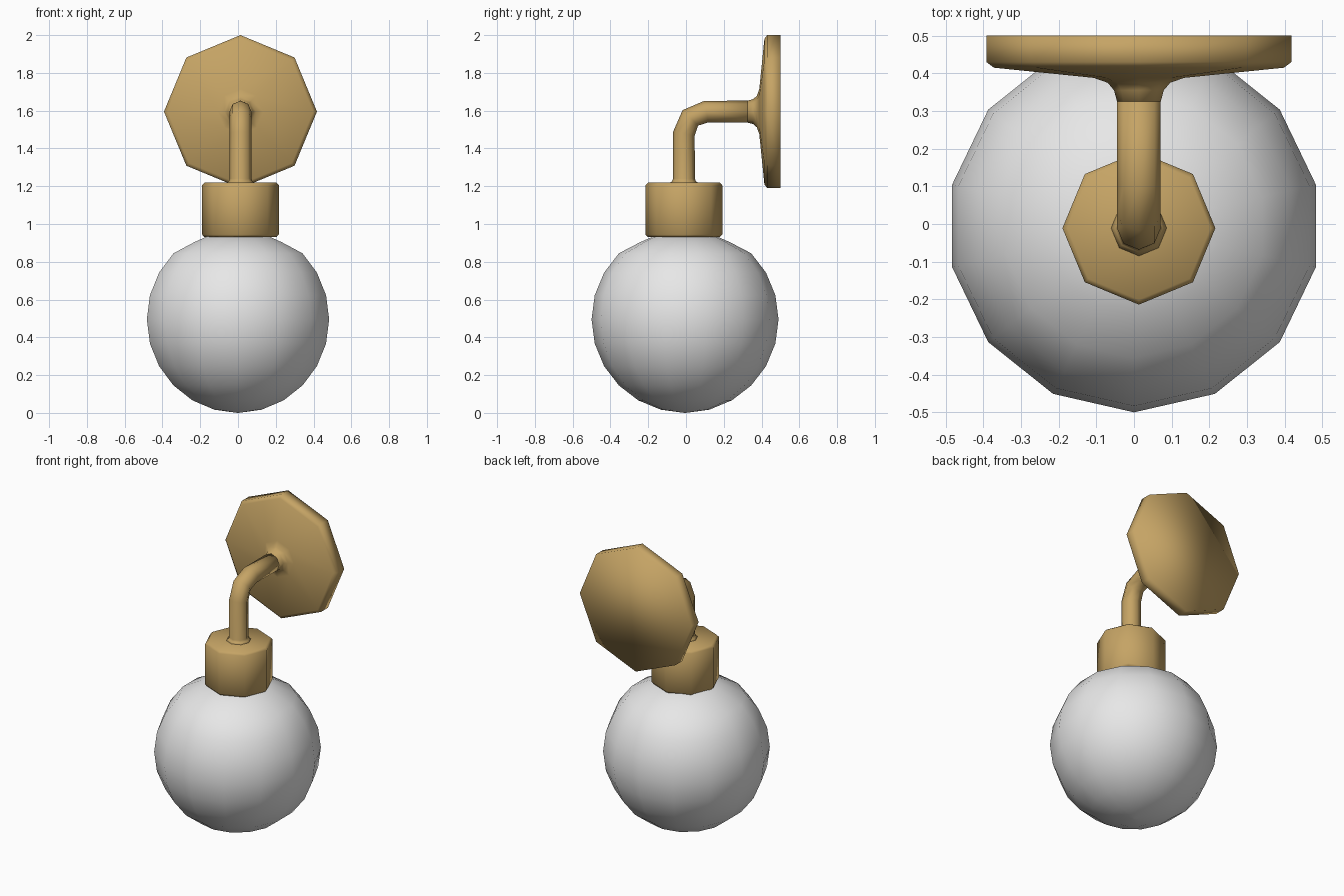
import bpy, bmesh, math
from mathutils import Vector, Matrix

if "Cube" in bpy.data.objects:
    bpy.data.objects.remove(bpy.data.objects["Cube"])

TAU = 2 * math.pi


def material(name, rgb):
    m = bpy.data.materials.new(name)
    m.diffuse_color = (*rgb, 1)
    m.use_nodes = True
    m.node_tree.nodes["Principled BSDF"].inputs["Base Color"].default_value = m.diffuse_color
    return m


brass = material("brass", (0.56, 0.37, 0.13))
glass = material("frosted white", (0.80, 0.80, 0.80))


def skin(name, rings, mat):
    """Bridge equal rings of points, cap both ends, shade smooth."""
    bm = bmesh.new()
    loops = [[bm.verts.new(p) for p in ring] for ring in rings]
    n = len(loops[0])
    for a, b in zip(loops, loops[1:]):
        for i in range(n):
            j = (i + 1) % n
            bm.faces.new((a[i], a[j], b[j], b[i]))
    bm.faces.new(loops[0][::-1])
    bm.faces.new(loops[-1])
    bmesh.ops.recalc_face_normals(bm, faces=bm.faces)
    for f in bm.faces:
        f.smooth = True
    me = bpy.data.meshes.new(name)
    bm.to_mesh(me)
    bm.free()
    me.materials.append(mat)
    ob = bpy.data.objects.new(name, me)
    bpy.context.collection.objects.link(ob)
    return ob


def ring(centre, r, n, tilt=0.0):
    """Ring around z, tilted about x by tilt, with a vertex facing -y."""
    rot = Matrix.Rotation(tilt, 3, 'X')
    return [Vector(centre) + rot @ Vector((r * math.sin(TAU * i / n),
                                           -r * math.cos(TAU * i / n), 0))
            for i in range(n)]


# Globe: 14-sided sphere with 15 degree bands, closing into the socket
R, cz = 0.495, 0.495
profile = [(0.003, 0.0)]
for k in range(1, 10):
    a = math.radians(-90 + 15 * k)
    profile.append((R * math.cos(a), cz + R * math.sin(a)))
profile += [(0.235, 0.905), (0.155, 0.94)]
skin("globe", [ring((0, -0.005, z), r, 14) for r, z in profile], glass)

# Socket cup: octagonal with small bevels
cx, cy = 0.013, -0.011
cup = [(0.190, 0.930), (0.203, 0.944), (0.203, 1.205), (0.190, 1.219)]
skin("socket_cup", [ring((cx, cy, z), r, 8) for r, z in cup], brass)

# Bent arm: flared foot, upright, two-step elbow, horizontal run to the plate
t, zc = 0.058, 1.595
H = math.pi / 2
path = [(cy, 1.215, 0.080, 0), (cy, 1.226, 0.063, 0), (cy, 1.240, t, 0),
        (cy, 1.478, t, -H * 0.12), (0.023, 1.562, t, -H / 2),
        (0.108, zc, t, -H * 0.88), (0.330, zc, t, -H)]
skin("arm", [ring((cx, y, z), r, 8, a) for y, z, r, a in path], brass)

# Wall plate: shallow octagonal dish with a fillet into the arm
plate = [(0.325, t), (0.355, 0.066), (0.375, 0.083), (0.388, 0.120),
         (0.415, 0.385), (0.430, 0.405), (0.500, 0.405)]
skin("wall_plate", [ring((cx, y, zc), r, 8, -H) for y, r in plate], brass)
